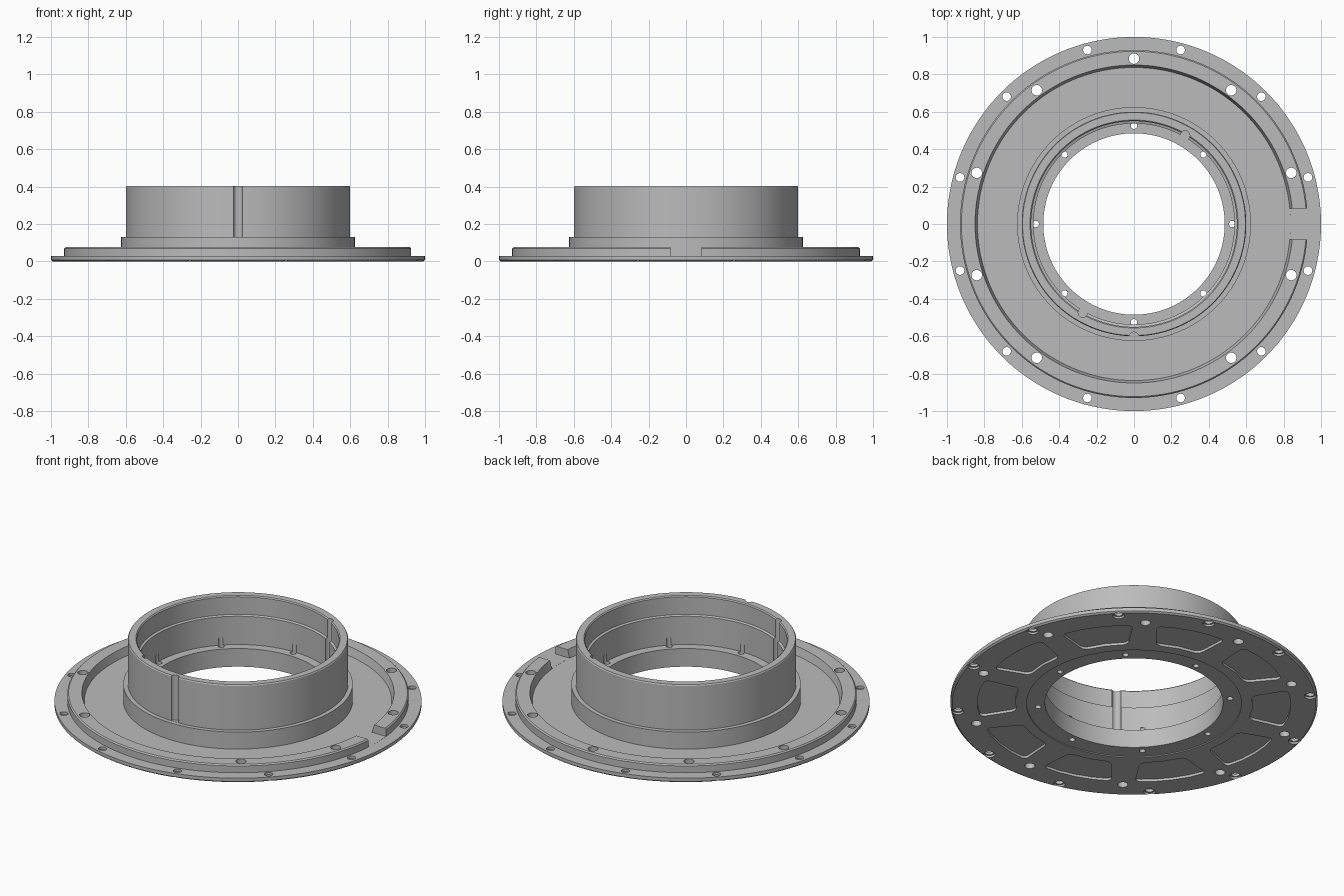
import bpy, bmesh, math
from mathutils import Matrix, Vector

cube = bpy.data.objects.get("Cube")
if cube:
    bpy.data.objects.remove(cube, do_unlink=True)

metal = bpy.data.materials.new("cast_grey")
metal.use_nodes = True
GREY = (0.5, 0.5, 0.5, 1.0)
metal.diffuse_color = GREY
metal.node_tree.nodes["Principled BSDF"].inputs["Base Color"].default_value = GREY


def lathe(bm, profile, segments, offset=(0, 0, 0)):
    """Revolve a closed (radius, z) loop about z; points at radius 0 become poles."""
    off = Vector(offset)
    rings = []
    for r, z in profile:
        if r == 0:
            rings.append([bm.verts.new(off + Vector((0, 0, z)))] * segments)
        else:
            rings.append([bm.verts.new(off + Vector((
                r * math.cos(2 * math.pi * i / segments),
                r * math.sin(2 * math.pi * i / segments), z))) for i in range(segments)])
    for k, a in enumerate(rings):
        b = rings[(k + 1) % len(rings)]
        if a[0] is a[1] and b[0] is b[1]:
            continue
        for i in range(segments):
            j = (i + 1) % segments
            quad = list(dict.fromkeys((a[i], a[j], b[j], b[i])))
            bm.faces.new(quad)


def finish(bm, name):
    bmesh.ops.recalc_face_normals(bm, faces=bm.faces[:])
    mesh = bpy.data.meshes.new(name)
    bm.to_mesh(mesh)
    bm.free()
    obj = bpy.data.objects.new(name, mesh)
    bpy.context.collection.objects.link(obj)
    mesh.materials.append(metal)
    return obj


def polar(radius, degrees):
    a = math.radians(degrees)
    return (radius * math.cos(a), radius * math.sin(a), 0)


def hole_ring(name, count, start, radius, profile, segments=24):
    bm = bmesh.new()
    for i in range(count):
        lathe(bm, profile, segments, polar(radius, start + i * 360 / count))
    return finish(bm, name)


def cylinder(r, z0, z1):
    return [(0, z0), (r, z0), (r, z1), (0, z1)]


# Flange, raised rim, collar and neck as one turned body
body = bmesh.new()
lathe(body, [
    (0.485, 0.006), (0.585, 0.006), (0.585, 0.0), (0.99, 0.0), (1.0, 0.008),
    (1.0, 0.028), (0.93, 0.028), (0.93, 0.069), (0.923, 0.076),
    (0.85, 0.076), (0.837, 0.028), (0.625, 0.028), (0.625, 0.13),
    (0.6, 0.13), (0.6, 0.396), (0.596, 0.402), (0.556, 0.402),
    (0.55, 0.396), (0.55, 0.29), (0.537, 0.285), (0.537, 0.115),
    (0.485, 0.115)], 144)
flange = finish(body, "flanged_neck")

cutters = []

# Counterbored outer bolt holes, rim bolt holes, ledge screw holes
cutters.append(hole_ring("outer_hole_cutter", 12, 15, 0.963, [
    (0, -0.05), (0.032, -0.05), (0.032, 0.012), (0.023, 0.012),
    (0.023, 0.15), (0, 0.15)]))
cutters.append(hole_ring("rim_hole_cutter", 10, 18, 0.884, cylinder(0.028, -0.05, 0.2)))
cutters.append(hole_ring("ledge_hole_cutter", 8, 0, 0.525, cylinder(0.017, -0.05, 0.16)))

# Vertical grooves: two inside the neck, one on its front
cutters.append(hole_ring("inner_groove_cutter", 2, 60, 0.547, cylinder(0.025, 0.116, 0.5)))
cutters.append(hole_ring("front_groove_cutter", 1, 270, 0.602, cylinder(0.024, 0.131, 0.5)))

# Gap through the raised rim on the left side
gap = bmesh.new()
bmesh.ops.create_cube(gap, size=1, matrix=Matrix.Translation((0.9, 0, 0.1285))
                      @ Matrix.Diagonal((0.26, 0.168, 0.2, 1)))
cutters.append(finish(gap, "rim_gap_cutter"))

# Rounded trapezoid pockets in the underside
pockets = bmesh.new()
OUTLINE = [(0.635, -0.125), (0.825, -0.2), (0.848, -0.1), (0.855, 0),
           (0.848, 0.1), (0.825, 0.2), (0.635, 0.125), (0.648, 0)]
CORNERS = {0, 1, 5, 6}
for i in range(10):
    turn = Matrix.Rotation(math.radians(36 * i), 4, 'Z')
    low = [pockets.verts.new(turn @ Vector((x, y, -0.05))) for x, y in OUTLINE]
    high = [pockets.verts.new(turn @ Vector((x, y, 0.015))) for x, y in OUTLINE]
    pockets.faces.new(low)
    pockets.faces.new(high)
    n = len(OUTLINE)
    for k in range(n):
        pockets.faces.new((low[k], low[(k + 1) % n], high[(k + 1) % n], high[k]))
    edges = [pockets.edges.get((low[k], high[k])) for k in CORNERS]
    bmesh.ops.bevel(pockets, geom=edges, offset=0.03, segments=5,
                    profile=0.5, affect='EDGES')
cutters.append(finish(pockets, "underside_pocket_cutter"))

# Cut everything, then drop the cutters
bpy.ops.object.select_all(action='DESELECT')
bpy.context.view_layer.objects.active = flange
flange.select_set(True)
for cutter in cutters:
    cutter.hide_render = True
    mod = flange.modifiers.new(cutter.name, 'BOOLEAN')
    mod.operation = 'DIFFERENCE'
    mod.solver = 'EXACT'
    mod.object = cutter
    bpy.ops.object.modifier_apply(modifier=mod.name)
for cutter in cutters:
    bpy.data.objects.remove(cutter, do_unlink=True)

bpy.ops.object.shade_smooth_by_angle(angle=math.radians(30))
